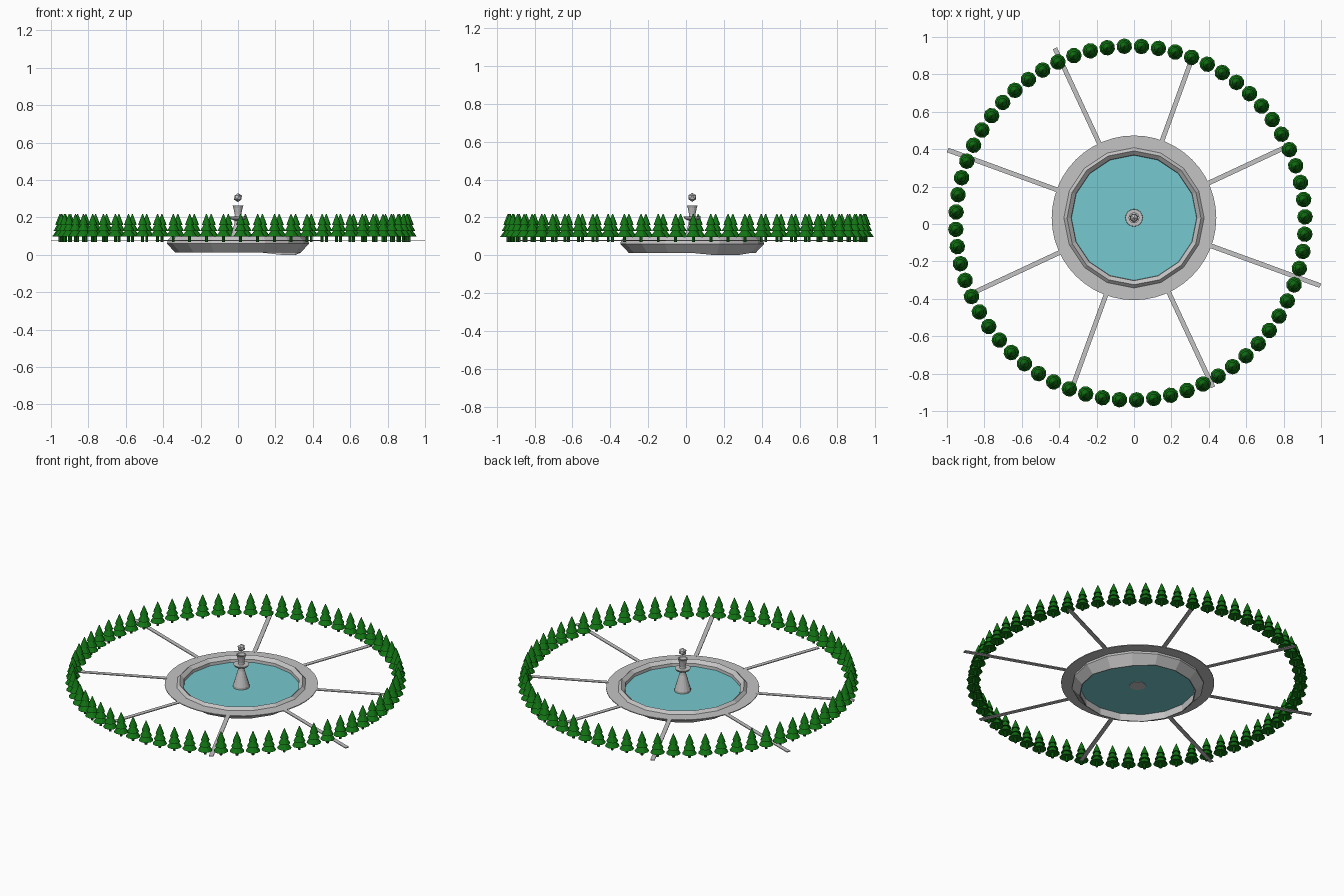
import bpy, bmesh, math
from mathutils import Vector

if "Cube" in bpy.data.objects:
    bpy.data.objects.remove(bpy.data.objects["Cube"])

CY = 0.033          # fountain centre on y
Z = 0.078           # paving level


def material(name, rgb):
    m = bpy.data.materials.new(name)
    m.diffuse_color = (*rgb, 1)
    m.use_nodes = True
    m.node_tree.nodes["Principled BSDF"].inputs["Base Color"].default_value = m.diffuse_color
    return m


STONE = material("pale stone", (0.56, 0.55, 0.55))
WATER = material("pool water", (0.18, 0.58, 0.62))
GREEN = material("fir green", (0.006, 0.18, 0.007))


def make(name, bm, mat, loc=(0, 0, 0)):
    bmesh.ops.recalc_face_normals(bm, faces=bm.faces)
    me = bpy.data.meshes.new(name)
    bm.to_mesh(me)
    bm.free()
    me.materials.append(mat)
    ob = bpy.data.objects.new(name, me)
    ob.location = loc
    bpy.context.collection.objects.link(ob)
    return ob


def lathe(bm, profile, n, closed=False, turn=0.0):
    """Revolve (radius, z) points; open profiles are capped at both ends."""
    rings = []
    for r, z in profile:
        rings.append([bm.verts.new((r * math.cos(turn + math.tau * i / n),
                                    r * math.sin(turn + math.tau * i / n), z))
                      for i in range(n)])
    pairs = list(zip(rings, rings[1:]))
    if closed:
        pairs.append((rings[-1], rings[0]))
    for a, b in pairs:
        for i in range(n):
            j = (i + 1) % n
            bm.faces.new((a[i], a[j], b[j], b[i]))
    if not closed:
        bm.faces.new(rings[0][::-1])
        bm.faces.new(rings[-1])


# paved ring around the pool
bm = bmesh.new()
lathe(bm, [(0.36, Z - 0.003), (0.44, Z - 0.003), (0.44, Z + 0.002), (0.36, Z + 0.002)], 48, True)
make("paved_ring", bm, STONE, (0, CY, 0))

# faceted basin wall, open underneath, with a raised rim
bm = bmesh.new()
lathe(bm, [(0.335, 0.012), (0.38, 0.06), (0.375, 0.08), (0.358, 0.097),
           (0.336, 0.078), (0.330, 0.012)], 16, True)
for v in bm.verts:      # one stretch of the foot reaches the ground
    if v.co.z < 0.02 and 15 < math.degrees(math.atan2(v.co.y, v.co.x)) < 50:
        v.co.z = 0
make("basin_wall", bm, STONE, (0, CY, 0))

# water sheet
bm = bmesh.new()
bmesh.ops.create_circle(bm, cap_ends=True, segments=16, radius=0.336)
make("water", bm, WATER, (0, CY, 0.06))

# fountain pedestal, dish and cup
bm = bmesh.new()
lathe(bm, [(0.047, 0.058), (0.047, 0.072), (0.020, 0.165), (0.018, 0.182),
           (0.040, 0.192), (0.046, 0.204), (0.018, 0.204), (0.017, 0.215),
           (0.024, 0.25), (0.029, 0.264), (0.022, 0.264), (0.016, 0.25)], 16)
make("fountain_pedestal", bm, STONE, (0, CY, 0))

# ball on top
bm = bmesh.new()
bmesh.ops.create_icosphere(bm, subdivisions=1, radius=0.024)
make("fountain_ball", bm, STONE, (0, CY, 0.306))

# eight radiating paths of slightly different lengths
ends = [0.93, 0.90, 1.0, 1.06, 1.0, 0.95, 1.06, 1.0]
ends = dict(zip((25, 70, 115, 160, 205, 250, 340, 295), ends))
for deg, end in ends.items():
    a = math.radians(deg)
    bm = bmesh.new()
    bmesh.ops.create_cube(bm, size=1)
    for v in bm.verts:
        v.co = Vector(((end + 0.43) / 2 + v.co.x * (end - 0.43), v.co.y * 0.025, v.co.z * 0.005))
    ob = make("path", bm, STONE, (0, CY, Z))
    ob.rotation_euler.z = a

# fir tree: trunk and three overlapping tiers
bm = bmesh.new()
lathe(bm, [(0.008, 0.070), (0.008, 0.105)], 8)
for r, z0, z1 in ((0.042, 0.097, 0.150), (0.034, 0.127, 0.182), (0.025, 0.160, 0.219)):
    lathe(bm, [(r * 0.5, z0 + 0.004), (r, z0), (r * 0.55, z0 + (z1 - z0) * 0.5), (0.002, z1)], 10)
first = make("fir_tree", bm, GREEN)

# ring of 64 firs sharing one mesh
for i in range(64):
    a = math.radians(86.4 - i * 5.625)
    ob = first if i == 0 else bpy.data.objects.new("fir_tree", first.data)
    if i:
        bpy.context.collection.objects.link(ob)
    ob.location = (-0.019 + 0.934 * math.cos(a), 0.005 + 0.946 * math.sin(a), 0)
    ob.rotation_euler.z = a
